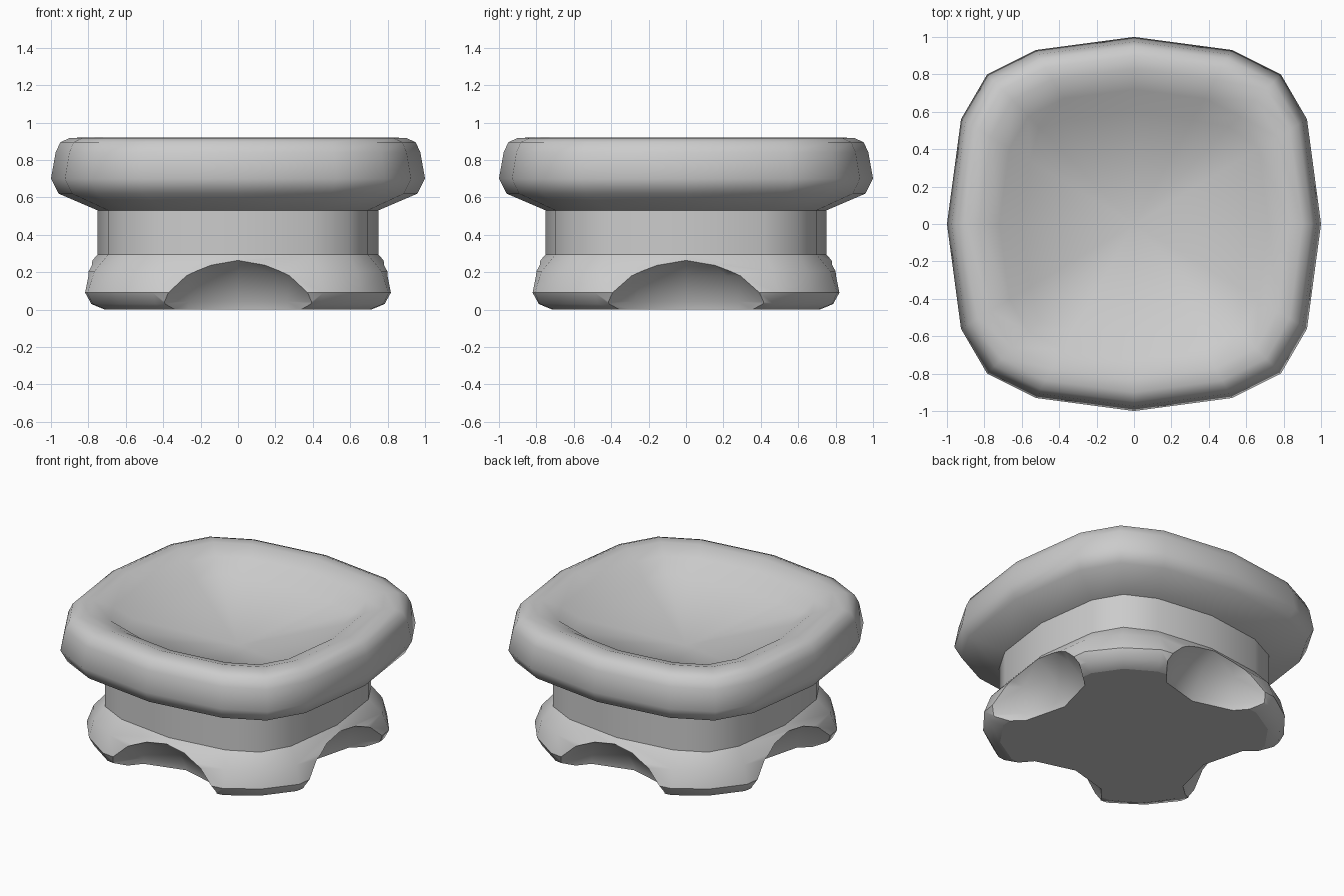
import bpy, bmesh, math
from mathutils import Matrix

cube = bpy.data.objects.get("Cube")
if cube:
    bpy.data.objects.remove(cube, do_unlink=True)

grey = bpy.data.materials.new("mid_grey")
grey.use_nodes = True
grey.diffuse_color = (0.6, 0.6, 0.6, 1)
grey.node_tree.nodes["Principled BSDF"].inputs["Base Color"].default_value = (0.6, 0.6, 0.6, 1)

# Rounded-square outline, one quadrant mirrored to a full ring
quadrant = [(1, 0), (0.925, 0.56), (0.785, 0.8), (0.525, 0.93), (0, 1)]
half = quadrant + [(-x, y) for x, y in reversed(quadrant[:-1])]
outline = half + [(x, -y) for x, y in reversed(half[1:-1])]


def add_object(name, bm):
    bmesh.ops.recalc_face_normals(bm, faces=bm.faces)
    mesh = bpy.data.meshes.new(name)
    bm.to_mesh(mesh)
    bm.free()
    mesh.materials.append(grey)
    obj = bpy.data.objects.new(name, mesh)
    bpy.context.scene.collection.objects.link(obj)
    return obj


def loft(name, profile, capped=True, bowl_z=None):
    """Stack outlines, profile = (scale, height, corner stretch) from bottom to top."""
    bm = bmesh.new()
    rings = []
    for s, z, corner in profile:
        ring = []
        for i, (x, y) in enumerate(outline):
            k = s * corner if i % 4 == 2 else s
            ring.append(bm.verts.new((x * k, y * k, z)))
        rings.append(ring)
    n = len(outline)
    for low, high in zip(rings, rings[1:]):
        for i in range(n):
            j = (i + 1) % n
            bm.faces.new((low[i], low[j], high[j], high[i]))
    if capped:
        bm.faces.new(rings[0][::-1])
        if bowl_z is None:
            bm.faces.new(rings[-1])
        else:
            centre = bm.verts.new((0, 0, bowl_z))
            for i in range(n):
                bm.faces.new((rings[-1][i], rings[-1][(i + 1) % n], centre))
    return add_object(name, bm)


def smooth(obj):
    mesh = obj.data
    mesh.shade_smooth()
    mesh.set_sharp_from_angle(angle=math.radians(44))
    for face in mesh.polygons:
        if face.normal.z < -0.99:
            face.use_smooth = False


# Dished top, neck and foot
dish = loft("dished_top", [(0.75, 0.53, 1), (0.96, 0.62, 1), (1, 0.7, 1), (0.975, 0.84, 1),
                           (0.95, 0.895, 1), (0.9, 0.917, 1), (0.83, 0.92, 1),
                           (0.72, 0.88, 1), (0.6, 0.8, 1.08)], bowl_z=0.64)
neck = loft("neck", [(0.75, 0.295, 1), (0.75, 0.53, 1)], capped=False)
base = loft("base", [(0.76, 0, 0.98), (0.84, 0.03, 0.965), (0.87, 0.09, 0.965),
                     (0.83, 0.205, 0.98), (0.75, 0.295, 1)])

# Scooped notches on the four sides of the foot
cutters = []
for k in range(4):
    width = 0.515 if k % 2 == 0 else 0.485
    bm = bmesh.new()
    bmesh.ops.create_uvsphere(bm, u_segments=10, v_segments=8, radius=1)
    place = (Matrix.Rotation(k * math.pi / 2, 4, "Z")
             @ Matrix.Translation((0.95, 0, -0.12))
             @ Matrix.Diagonal((0.41, width, 0.425, 1))
             @ Matrix.Rotation(math.pi / 10, 4, "Z"))
    bmesh.ops.transform(bm, matrix=place, verts=bm.verts)
    cutter = add_object("notch_cutter", bm)
    cutter.hide_render = True
    cutters.append(cutter)
    cut = base.modifiers.new("notch", "BOOLEAN")
    cut.operation = "DIFFERENCE"
    cut.solver = "EXACT"
    cut.object = cutter

# Bake the cuts and drop the cutters
graph = bpy.context.evaluated_depsgraph_get()
baked = bpy.data.meshes.new_from_object(base.evaluated_get(graph))
base.modifiers.clear()
base.data = baked
for cutter in cutters:
    bpy.data.objects.remove(cutter, do_unlink=True)

for part in (dish, neck, base):
    smooth(part)
